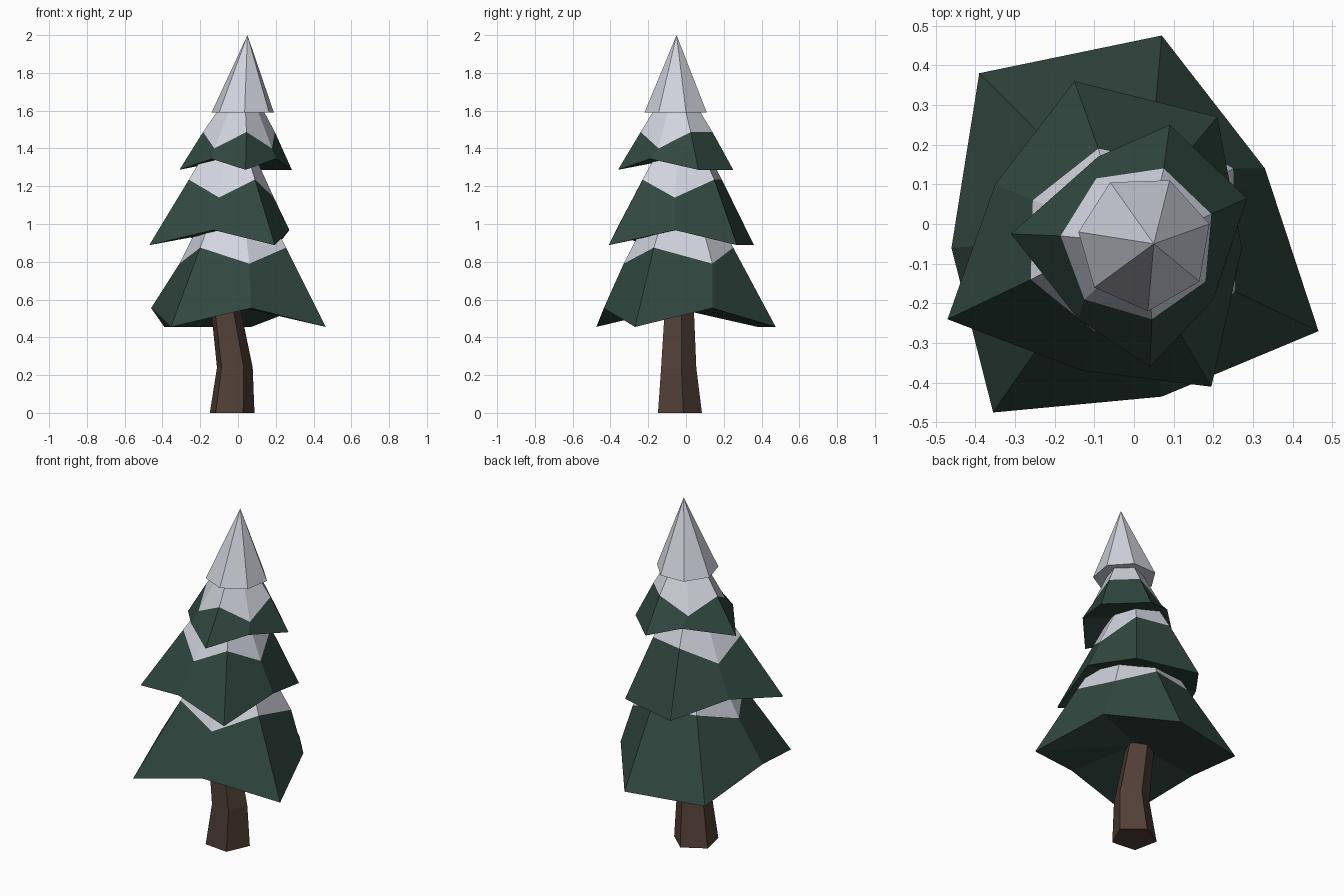
import bpy, bmesh, math

if "Cube" in bpy.data.objects:
    bpy.data.objects.remove(bpy.data.objects["Cube"])


def material(name, rgb):
    m = bpy.data.materials.new(name)
    m.diffuse_color = (*rgb, 1.0)
    m.use_nodes = True
    m.node_tree.nodes["Principled BSDF"].inputs["Base Color"].default_value = m.diffuse_color
    return m


SNOW = material("snow", (0.64, 0.66, 0.73))
GREEN = material("pine_green", (0.031, 0.064, 0.051))
BROWN = material("bark_brown", (0.085, 0.050, 0.040))


def loft(name, rings, mats, bottom, top):
    """Join rings of equal size; mats gives a slot per band; bottom/top are
    centre points for a fan, or None for a plain flat cap."""
    bm = bmesh.new()
    loops = [[bm.verts.new(p) for p in ring] for ring in rings]
    n = len(loops[0])
    for band, (a, b) in enumerate(zip(loops, loops[1:])):
        for i in range(n):
            j = (i + 1) % n
            bm.faces.new((a[i], a[j], b[j], b[i])).material_index = mats[band]
    for loop, centre, slot in ((loops[0], bottom, 0), (loops[-1], top, mats[-1])):
        if centre is None:
            bm.faces.new(loop).material_index = slot
        else:
            c = bm.verts.new(centre)
            for i in range(n):
                bm.faces.new((loop[i], loop[(i + 1) % n], c)).material_index = slot
    bmesh.ops.recalc_face_normals(bm, faces=bm.faces)
    me = bpy.data.meshes.new(name)
    bm.to_mesh(me)
    bm.free()
    ob = bpy.data.objects.new(name, me)
    bpy.context.collection.objects.link(ob)
    return ob


# Bent five-sided trunk
def pentagon(cx, cy, z, r):
    return [(cx + r * math.cos(math.radians(12 + 72 * i)),
             cy + r * math.sin(math.radians(12 + 72 * i)), z) for i in range(5)]


trunk = loft("trunk", [pentagon(-0.035, -0.04, 0.0, 0.125),
                       pentagon(-0.02, -0.045, 0.24, 0.10),
                       pentagon(-0.075, -0.04, 0.60, 0.08)], [0, 0], None, None)
trunk.data.materials.append(BROWN)

# Branch tiers: drooping tips (1) alternate with raised notches (0)
DROOP = [1, 0, 1, 0, 1, 1, 0]


def tier(name, rim, snow, rim_z, snow_z, top_z, under, apex):
    lower = [(x, y, rim_z[d]) for (x, y), d in zip(rim, DROOP)]
    edge = [(x, y, snow_z[d]) for (x, y), d in zip(snow, DROOP)]
    crown = []
    for x, y, z in edge:          # snow cap continues towards the apex
        t = (top_z - z) / (apex[2] - z)
        crown.append((x + (apex[0] - x) * t, y + (apex[1] - y) * t, top_z))
    ob = loft(name, [lower, edge, crown], [0, 1], under, None)
    ob.data.materials.append(GREEN)
    ob.data.materials.append(SNOW)


tier("lower_branches",
     [(-0.355, -0.475), (0.07, -0.435), (0.465, -0.27), (0.33, 0.14),
      (0.07, 0.475), (-0.39, 0.38), (-0.46, -0.06)],
     [(-0.20, -0.25), (0.06, -0.33), (0.255, -0.17), (0.25, 0.14),
      (0.05, 0.25), (-0.21, 0.20), (-0.31, -0.05)],
     (0.555, 0.455), (0.79, 0.875), 1.05, (-0.03, -0.02, 0.57), (-0.01, -0.02, 1.39))

tier("middle_branches",
     [(-0.47, -0.24), (-0.13, -0.37), (0.195, -0.41), (0.272, -0.06),
      (0.21, 0.27), (-0.15, 0.36), (-0.35, 0.10)],
     [(-0.26, -0.14), (-0.10, -0.27), (0.09, -0.23), (0.19, -0.06),
      (0.11, 0.15), (-0.09, 0.19), (-0.255, 0.06)],
     (0.968, 0.888), (1.14, 1.235), 1.42, (-0.03, -0.02, 0.97), (-0.03, -0.02, 1.62))

tier("upper_branches",
     [(-0.31, -0.025), (-0.14, -0.24), (0.04, -0.36), (0.20, -0.19),
      (0.285, 0.065), (0.09, 0.25), (-0.09, 0.17)],
     [(-0.185, -0.03), (-0.125, -0.19), (0.045, -0.24), (0.18, -0.145),
      (0.195, 0.025), (0.075, 0.14), (-0.095, 0.115)],
     (1.345, 1.287), (1.40, 1.487), 1.62, (0.0, -0.03, 1.35), (0.03, -0.05, 1.80))

# Snowy tip: seven-sided spire
base = [(-0.14, -0.02), (-0.10, -0.16), (0.035, -0.22), (0.165, -0.145),
        (0.19, 0.0), (0.09, 0.11), (-0.06, 0.105)]
lower = [(x, y, 1.59) for x, y in base]
upper = [(0.05 + (x - 0.05) * 0.5, -0.05 + (y + 0.05) * 0.5, 1.795) for x, y in base]
tip = loft("snowy_tip", [lower, upper], [0], None, (0.05, -0.05, 2.0))
tip.data.materials.append(SNOW)
